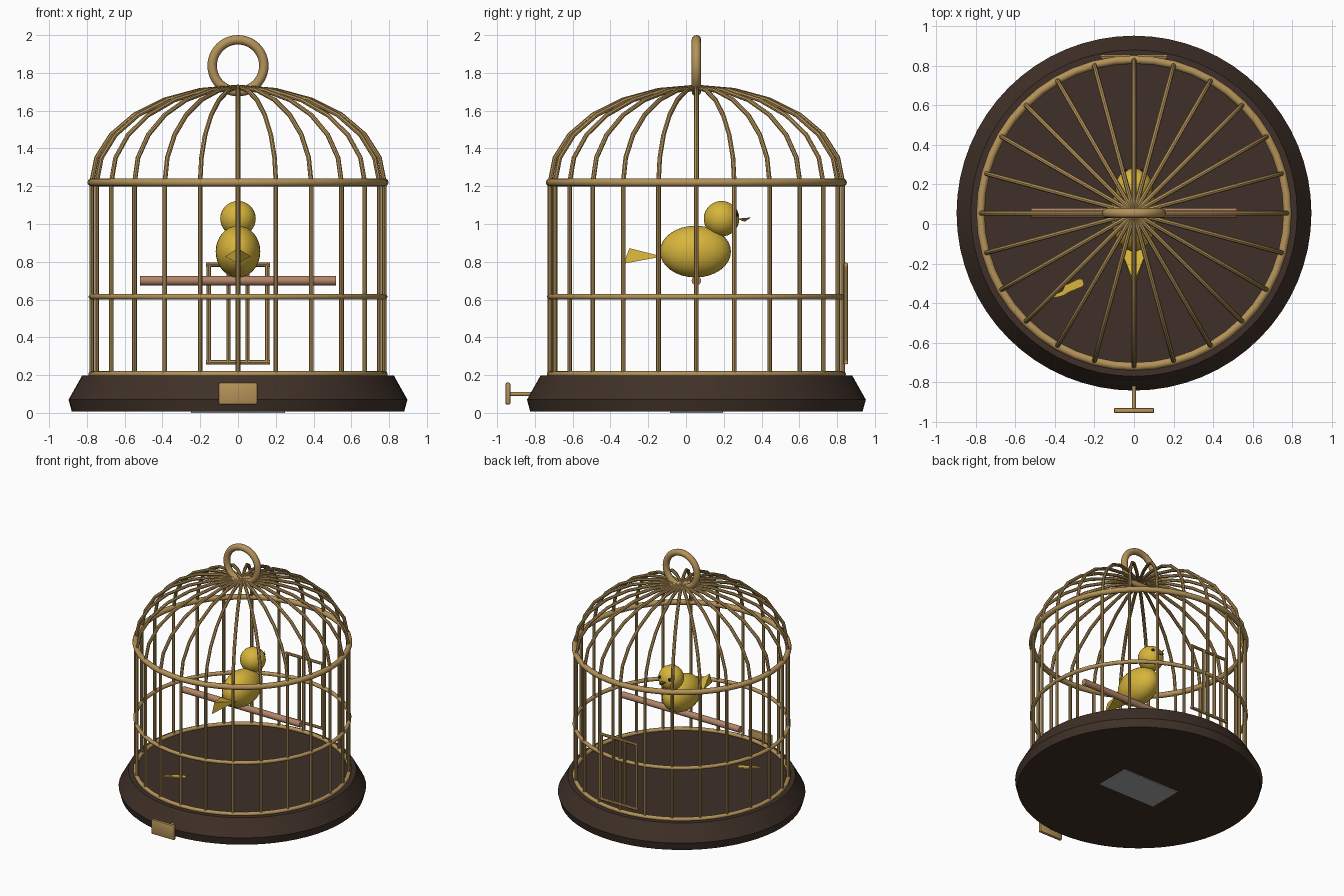
import bpy, bmesh, math
from mathutils import Vector, Matrix

CY = 0.055          # cage axis in y
R = 0.775           # cage radius
WIRE = 0.012

if "Cube" in bpy.data.objects:
    bpy.data.objects.remove(bpy.data.objects["Cube"], do_unlink=True)


def material(name, r, g, b):
    m = bpy.data.materials.new(name)
    m.use_nodes = True
    m.diffuse_color = (r, g, b, 1)
    m.node_tree.nodes["Principled BSDF"].inputs["Base Color"].default_value = (r, g, b, 1)
    return m


wood = material("dark wood", 0.05, 0.03, 0.021)
brass = material("brass", 0.46, 0.29, 0.10)
yellow = material("canary yellow", 0.68, 0.46, 0.045)
perch_wood = material("perch wood", 0.45, 0.23, 0.14)
grey = material("label grey", 0.40, 0.40, 0.40)
beak_brown = material("beak brown", 0.25, 0.12, 0.03)
black = material("eye black", 0.01, 0.01, 0.01)


def finish(name, bm, mat, smooth=True):
    bmesh.ops.recalc_face_normals(bm, faces=bm.faces)
    mesh = bpy.data.meshes.new(name)
    bm.to_mesh(mesh)
    bm.free()
    mesh.materials.append(mat)
    ob = bpy.data.objects.new(name, mesh)
    bpy.context.collection.objects.link(ob)
    if smooth:
        bpy.ops.object.select_all(action="DESELECT")
        ob.select_set(True)
        bpy.context.view_layer.objects.active = ob
        bpy.ops.object.shade_smooth_by_angle(angle=math.radians(40))
    return ob


def tube(bm, path, radius, sides=8):
    """Sweep a round section along a planar path, with capped ends."""
    pts = [Vector(p) for p in path]
    rings = []
    for i, p in enumerate(pts):
        t = (pts[min(i + 1, len(pts) - 1)] - pts[max(i - 1, 0)]).normalized()
        side = (pts[-1] - pts[0]).cross(t)
        if side.length < 1e-4:
            side = t.orthogonal()
        if len(pts) > 2:
            side = Vector((-pts[0].y + CY, pts[0].x, 0))
        side.normalize()
        up = t.cross(side)
        rings.append([bm.verts.new(p + radius * (math.cos(a) * side + math.sin(a) * up))
                      for a in (math.tau * k / sides for k in range(sides))])
    for a, b in zip(rings, rings[1:]):
        for k in range(sides):
            n = (k + 1) % sides
            bm.faces.new((a[k], a[n], b[n], b[k]))
    bm.faces.new(rings[0])
    bm.faces.new(rings[-1])


def rods(name, paths, radius, mat, sides=8):
    bm = bmesh.new()
    for p in paths:
        tube(bm, p, radius, sides)
    return finish(name, bm, mat)


def torus(name, z, major, minor, mat, upright=False):
    bpy.ops.mesh.primitive_torus_add(
        location=(0, CY, z), major_radius=major, minor_radius=minor,
        major_segments=48, minor_segments=12,
        rotation=(math.pi / 2 if upright else 0, 0, 0))
    ob = bpy.context.object
    ob.name = name
    ob.data.materials.append(mat)
    bpy.ops.object.shade_smooth()


def ellipsoid(name, centre, radii, mat, seg=32):
    bm = bmesh.new()
    bmesh.ops.create_uvsphere(bm, u_segments=seg, v_segments=seg // 2, radius=1,
                              matrix=Matrix.Translation(centre) @ Matrix.Diagonal((*radii, 1)))
    finish(name, bm, mat)


def box(name, centre, size, mat, bevel=0):
    bm = bmesh.new()
    bmesh.ops.create_cube(bm, size=1,
                          matrix=Matrix.Translation(centre) @ Matrix.Diagonal((*size, 1)))
    if bevel:
        bmesh.ops.bevel(bm, geom=bm.edges[:], offset=bevel, segments=2, affect="EDGES", profile=0.5)
    finish(name, bm, mat)


def wedge(name, near, far, mat):
    """Four-cornered wedge: a flat edge at one end, an upright edge at the other."""
    bm = bmesh.new()
    v = [bm.verts.new(p) for p in near + far]
    for tri in ((0, 1, 2), (0, 1, 3), (0, 2, 3), (1, 2, 3)):
        bm.faces.new([v[i] for i in tri])
    finish(name, bm, mat, smooth=False)


# Turned base
bm = bmesh.new()
N = 64
loops = []
for r, z in ((0.88, 0.008), (0.897, 0.07), (0.825, 0.198)):
    loops.append([bm.verts.new((r * math.cos(math.tau * k / N), CY + r * math.sin(math.tau * k / N), z))
                  for k in range(N)])
for a, b in zip(loops, loops[1:]):
    for k in range(N):
        bm.faces.new((a[k], a[(k + 1) % N], b[(k + 1) % N], b[k]))
bm.faces.new(loops[0])
bm.faces.new(loops[-1])
finish("base", bm, wood)
box("base_label", (0, CY, 0.004), (0.5, 0.28, 0.008), grey)

# Winding key on the front
box("key_grip", (0, -0.943, 0.102), (0.204, 0.026, 0.116), brass, 0.008)
rods("key_shaft", [[(0, -0.94, 0.1), (0, -0.8, 0.1)]], 0.011, brass, 12)

# Upright bars and domed ribs
bars, ribs = [], []
for i in range(24):
    a = math.tau * i / 24
    c, s = math.cos(a), math.sin(a)
    bars.append([(R * c, CY + R * s, 0.19), (R * c, CY + R * s, 1.22)])
    rib = []
    for k in range(7):
        t = math.pi / 2 * k / 6
        r = max(R * math.cos(t), 0.002)
        rib.append((r * c, CY + r * s, 1.22 + 0.505 * math.sin(t)))
    ribs.append(rib)
rods("cage_bars", bars, WIRE, brass)
rods("dome_ribs", ribs, 0.0125, brass)

# Hoops and hanging ring
torus("bottom_hoop", 0.205, 0.776, 0.016, brass)
torus("middle_hoop", 0.615, 0.776, 0.015, brass)
torus("top_hoop", 1.22, 0.776, 0.021, brass)
torus("hanging_ring", 1.838, 0.137, 0.025, brass, upright=True)

# Door at the back
DY = 0.846
door = [[(x, DY, 0.26), (x, DY, 0.79)] for x in (-0.155, -0.05, 0.05, 0.155)]
door += [[(-0.17, DY, z), (0.17, DY, z)] for z in (0.268, 0.785)]
rods("door", door, 0.0115, brass)

# Perch
rods("perch", [[(-0.52, CY, 0.7), (0.52, CY, 0.7)]], 0.025, perch_wood, 16)

# Bird
ellipsoid("bird_body", (0, 0.05, 0.854), (0.118, 0.188, 0.137), yellow)
ellipsoid("bird_head", (0, 0.188, 1.028), (0.094, 0.094, 0.094), yellow)
for side, x in (("left", 0.042), ("right", -0.042)):
    ellipsoid("eye_" + side, (x, 0.264, 1.05), (0.013, 0.013, 0.013), black, 12)
wedge("bird_tail", [(-0.068, -0.125, 0.828), (0.068, -0.125, 0.828)],
      [(0, -0.30, 0.872), (0, -0.33, 0.79)], yellow)
wedge("bird_beak", [(-0.022, 0.27, 1.028), (0.022, 0.27, 1.028)],
      [(0, 0.345, 1.035), (0, 0.31, 1.012)], beak_brown)

# Loose feather on the floor
bm = bmesh.new()
strip = []
for t, w, bend in ((0, 0.008, -0.012), (0.3, 0.012, -0.014), (0.45, 0.02, 0), (0.9, 0.022, 0.004), (1, 0.014, 0.004)):
    p = Vector((-0.41, -0.355, 0.206)).lerp(Vector((-0.255, -0.295, 0.206)), t)
    n = Vector((-0.36, 0.93, 0))
    strip.append([bm.verts.new(p + n * (bend + w)), bm.verts.new(p + n * (bend - w))])
for a, b in zip(strip, strip[1:]):
    bm.faces.new((a[0], a[1], b[1], b[0]))
feather = finish("feather", bm, yellow, smooth=False)
feather.modifiers.new("thickness", "SOLIDIFY").thickness = 0.008
